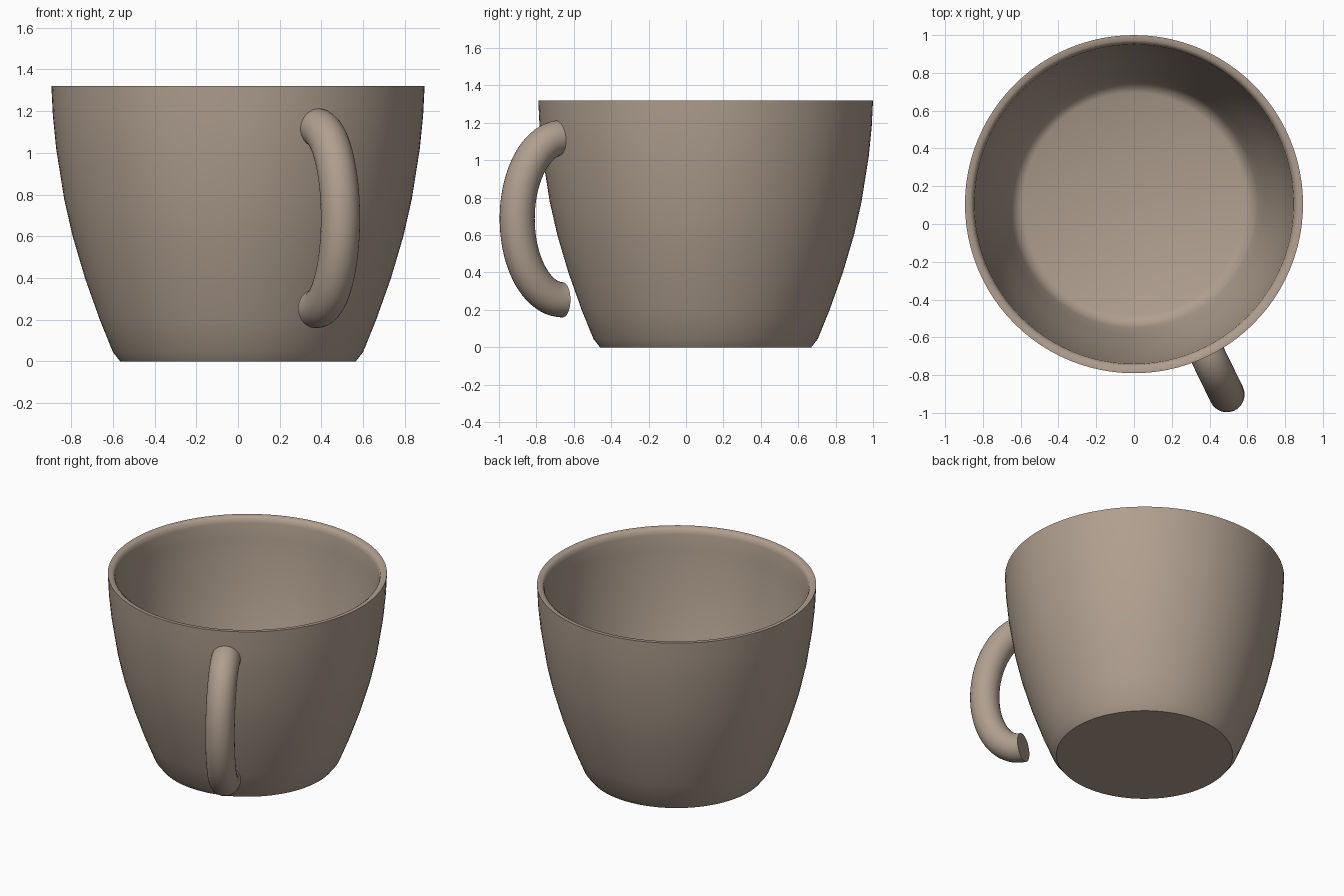
import bpy, bmesh, math
from mathutils import Vector

if "Cube" in bpy.data.objects:
    bpy.data.objects.remove(bpy.data.objects["Cube"])

CENTRE_Y = 0.105
clay = bpy.data.materials.new("beige clay")
clay.diffuse_color = (0.43, 0.345, 0.275, 1)
clay.use_nodes = True
clay.node_tree.nodes["Principled BSDF"].inputs["Base Color"].default_value = clay.diffuse_color


def sweep(name, rings, smooth_angle):
    """Join a list of closed rings into a capped skin."""
    bm = bmesh.new()
    loops = [[bm.verts.new(p) for p in ring] for ring in rings]
    n = len(loops[0])
    for a, b in zip(loops, loops[1:]):
        for i in range(n):
            j = (i + 1) % n
            bm.faces.new((a[i], a[j], b[j], b[i]))
    bm.faces.new(loops[0])
    bm.faces.new(loops[-1])
    bmesh.ops.recalc_face_normals(bm, faces=bm.faces)
    mesh = bpy.data.meshes.new(name)
    bm.to_mesh(mesh)
    bm.free()
    mesh.materials.append(clay)
    obj = bpy.data.objects.new(name, mesh)
    bpy.context.collection.objects.link(obj)
    bpy.ops.object.select_all(action='DESELECT')
    obj.select_set(True)
    bpy.context.view_layer.objects.active = obj
    bpy.ops.object.shade_smooth_by_angle(angle=math.radians(smooth_angle))
    return obj


# Cup body: outside wall, lip, inside wall and floor as (radius, height)
profile = [
    (0.565, 0), (0.60, 0.045), (0.663, 0.2), (0.734, 0.4), (0.793, 0.6),
    (0.833, 0.775), (0.872, 1.02), (0.888, 1.18), (0.895, 1.32),
    (0.868, 1.32), (0.852, 1.308), (0.845, 1.28), (0.838, 1.18),
    (0.822, 1.02), (0.783, 0.775), (0.743, 0.6), (0.69, 0.4),
    (0.655, 0.275), (0.63, 0.22), (0.59, 0.2),
]
SIDES = 96
angles = [math.tau * i / SIDES for i in range(SIDES)]
sweep("cup_body", [[(r * math.cos(t), CENTRE_Y + r * math.sin(t), z)
                    for t in angles] for r, z in profile], 50)

# Handle: round tube along half an ellipse, set at an angle to the front
turn = math.radians(26)
out = Vector((math.sin(turn), -math.cos(turn), 0))
side = Vector((math.cos(turn), math.sin(turn), 0))
up = Vector((0, 0, 1))
START, REACH, HALF_H, MID_Z, TUBE = 0.85, 0.271, 0.434, 0.6875, 0.094
rings = []
for k in range(41):
    t = math.radians(-90 + 180 * k / 40)
    c = (Vector((0, CENTRE_Y, MID_Z)) + out * (START + REACH * math.cos(t))
         + up * HALF_H * math.sin(t))
    normal = (out * math.cos(t) / REACH + up * math.sin(t) / HALF_H).normalized()
    rings.append([c + TUBE * (normal * math.cos(a) + side * math.sin(a))
                  for a in (math.tau * i / 32 for i in range(32))])
sweep("handle", rings, 40)
